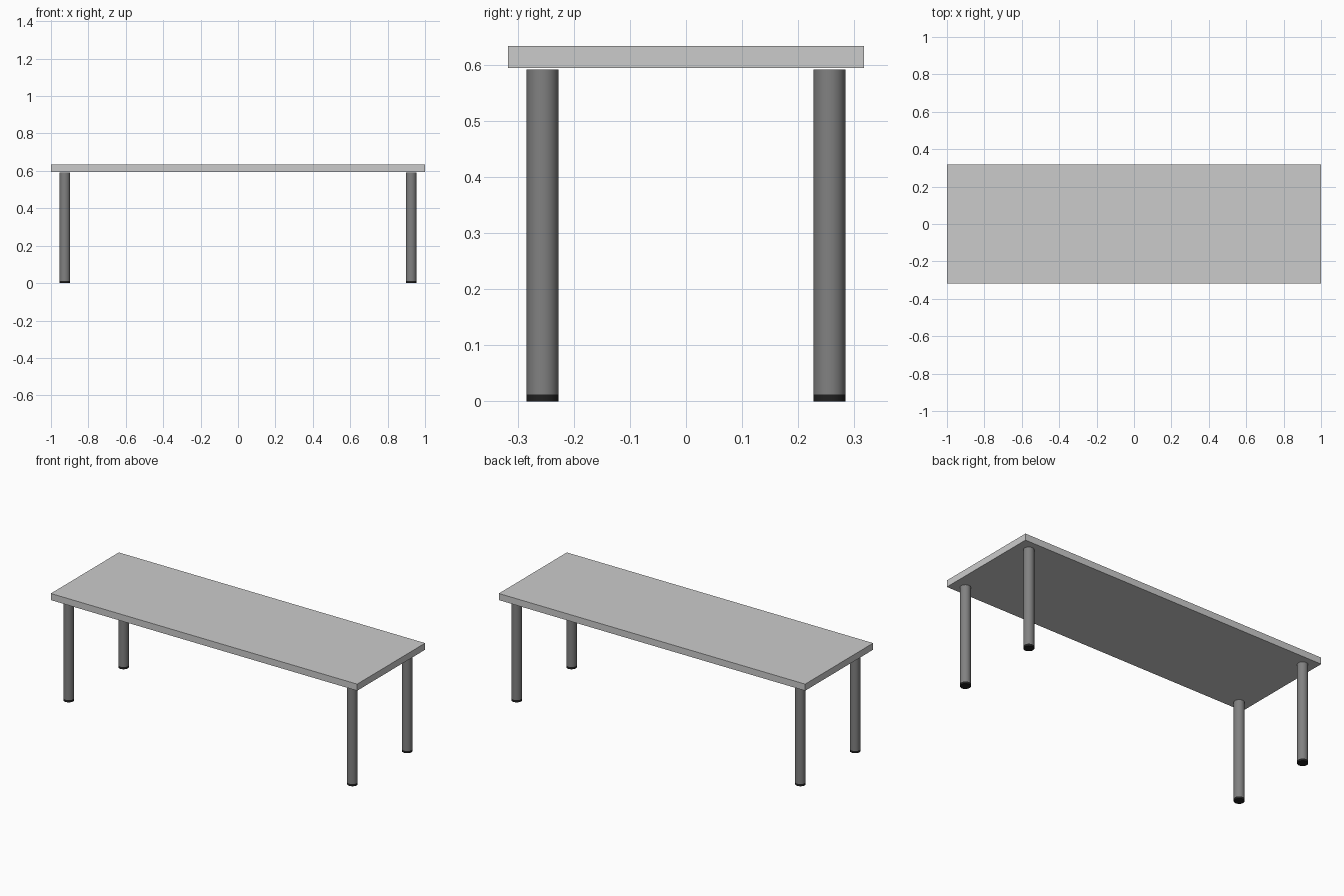
import bpy

if "Cube" in bpy.data.objects:
    bpy.data.objects.remove(bpy.data.objects["Cube"])

LEG_X, LEG_Y, LEG_R = 0.926, 0.2555, 0.0285
FOOT_H, LEG_TOP = 0.0125, 0.591
TOP_LOW, TOP_HIGH = 0.594, 0.633


def material(name, value):
    mat = bpy.data.materials.new(name)
    mat.diffuse_color = (value, value, value, 1)
    mat.use_nodes = True
    mat.node_tree.nodes["Principled BSDF"].inputs["Base Color"].default_value = mat.diffuse_color
    return mat


def cylinder(name, x, y, z0, z1, mat):
    bpy.ops.mesh.primitive_cylinder_add(
        vertices=48, radius=LEG_R, depth=z1 - z0, location=(x, y, (z0 + z1) / 2))
    obj = bpy.context.object
    obj.name = name
    obj.data.materials.append(mat)
    bpy.ops.object.shade_smooth_by_angle()
    return obj


leg_grey = material("leg_grey", 0.22)
foot_black = material("foot_black", 0.015)

# Flat rectangular top
bpy.ops.mesh.primitive_cube_add(size=1, location=(0, 0, (TOP_LOW + TOP_HIGH) / 2))
top = bpy.context.object
top.name = "table_top"
top.scale = (2.0, 0.634, TOP_HIGH - TOP_LOW)
bpy.ops.object.transform_apply(location=False, rotation=False, scale=True)

# Round legs with dark feet, one per corner
for sx, side in ((-1, "left"), (1, "right")):
    for sy, end in ((-1, "front"), (1, "back")):
        x, y = sx * LEG_X, sy * LEG_Y
        cylinder(f"{end}_{side}_leg", x, y, FOOT_H, LEG_TOP, leg_grey)
        cylinder(f"{end}_{side}_foot", x, y, 0, FOOT_H, foot_black)
